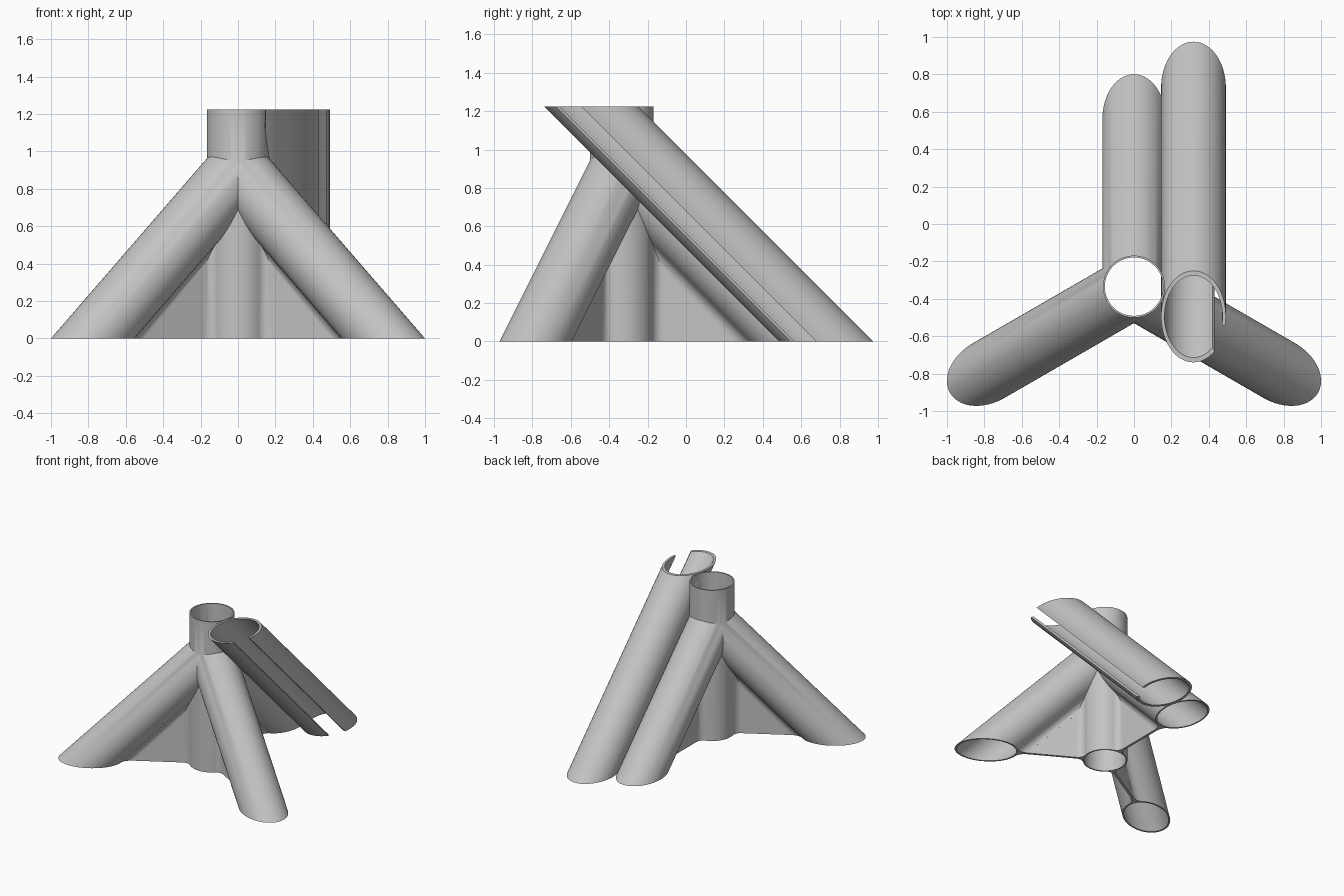
import bpy, bmesh
from math import sin, cos, asin, sqrt, pi, radians
from mathutils import Vector

cube = bpy.data.objects.get("Cube")
if cube:
    bpy.data.objects.remove(cube, do_unlink=True)

HEIGHT = 1.225                # overall height
COLUMN_R, LEG_R = 0.166, 0.169
COLUMN_BORE, LEG_BORE = 0.156, 0.158
REACH = 0.897                 # leg axis meets ground this far out, and column this high
FILLET, HALF_WEB = 0.06, 0.01
HUB = Vector((0, -0.335, 0))
X, Y, UP = Vector((1, 0, 0)), Vector((0, 1, 0)), Vector((0, 0, 1))
LEG_ANGLES = [radians(a) for a in (90, 210, 330)]

grey = bpy.data.materials.new("plain_grey")
grey.use_nodes = True
color = (0.55, 0.55, 0.55, 1)
grey.diffuse_color = color
grey.node_tree.nodes["Principled BSDF"].inputs["Base Color"].default_value = color


def prism(name, outline, origin, u, v, w, start=0, end=0, start_z=None, end_z=None):
    """Extrude a 2D outline (in u, v) along w; either end may be cut level at a height."""
    bm = bmesh.new()
    rings = []
    for t, z in ((start, start_z), (end, end_z)):
        ring = []
        for a, b in outline:
            p = origin + u * a + v * b
            p = p + w * (t if z is None else (z - p.z) / w.z)
            if z is not None:
                p.z = z
            ring.append(bm.verts.new(p))
        rings.append(ring)
    n = len(outline)
    for i in range(n):
        j = (i + 1) % n
        bm.faces.new((rings[0][i], rings[0][j], rings[1][j], rings[1][i]))
    bm.faces.new(rings[0][::-1])
    bm.faces.new(rings[1])
    bmesh.ops.recalc_face_normals(bm, faces=bm.faces)
    mesh = bpy.data.meshes.new(name)
    bm.to_mesh(mesh)
    bm.free()
    mesh.materials.append(grey)
    obj = bpy.data.objects.new(name, mesh)
    bpy.context.collection.objects.link(obj)
    return obj


def arc(r, a0, a1, steps, cx=0, cy=0):
    return [(cx + r * cos(a0 + (a1 - a0) * i / steps),
             cy + r * sin(a0 + (a1 - a0) * i / steps)) for i in range(steps + 1)]


def circle(r, steps=72):
    return arc(r, 0, 2 * pi, steps)[:-1]


def filleted(r, angles):
    """Circle that flares smoothly into a thin web at each given angle."""
    side = FILLET + HALF_WEB
    out = sqrt((r + FILLET) ** 2 - side ** 2)
    spread = asin(side / (r + FILLET))
    points = []
    for a, following in zip(angles, angles[1:] + [angles[0] + 2 * pi]):
        cx, cy = out * cos(a), out * sin(a)
        dx, dy = -side * sin(a), side * cos(a)
        points += arc(FILLET, a + pi - spread, a + pi / 2, 8, cx - dx, cy - dy)
        points += arc(FILLET, a - pi / 2, a + spread - pi, 8, cx + dx, cy + dy)
        points += arc(r, a + spread, following - spread, 48)[1:-1]
    return points


def combine(target, other, operation):
    mod = target.modifiers.new("join", 'BOOLEAN')
    mod.operation, mod.solver, mod.object = operation, 'MANIFOLD', other
    bpy.context.view_layer.update()
    graph = bpy.context.evaluated_depsgraph_get()
    result = bpy.data.meshes.new_from_object(target.evaluated_get(graph))
    target.modifiers.clear()
    target.data = result
    bpy.data.objects.remove(other, do_unlink=True)


# Column: plain tube above, flared into the webs below
stand = prism("tripod_stand", circle(COLUMN_R), HUB, X, Y, UP, 0.75, HEIGHT)
flare = prism("flare", filleted(COLUMN_R, LEG_ANGLES), HUB, X, Y, UP, 0, 0.85)
combine(stand, flare, 'UNION')

# Legs and the thin webs below them
bores = []
for angle in LEG_ANGLES:
    out = Vector((cos(angle), sin(angle), 0))
    across = UP.cross(out)
    along = (out - UP).normalized()
    normal = (out + UP).normalized()
    frame = (HUB + UP * REACH, across, normal, along)
    combine(stand, prism("leg", filleted(LEG_R, [-pi / 2]), *frame, start=0.03, end_z=0), 'UNION')
    web = [(0, 0), (REACH, 0), (0, REACH)]
    half = HALF_WEB - 0.0005
    combine(stand, prism("web", web, HUB, out, UP, across, -half, half), 'UNION')
    bores.append(frame)

# Hollow out column and legs
combine(stand, prism("column_bore", circle(COLUMN_BORE), HUB, X, Y, UP, -0.5, 2), 'DIFFERENCE')
for frame in bores:
    combine(stand, prism("leg_bore", circle(LEG_BORE), *frame, start=0.04, end=2), 'DIFFERENCE')

# Slanted holder tube, slotted along its outer side
HOLD_R, HOLD_BORE = 0.173, 0.155
frame = (Vector((0.318, 0.73, 0)), X, (UP + Y).normalized(), (UP - Y).normalized())
a0, a1 = radians(-12), radians(311)
section = arc(HOLD_R, a0, a1, 64) + arc(HOLD_BORE, a1, a0, 64)
holder = prism("slotted_holder", section, *frame, start_z=0, end_z=HEIGHT)
combine(stand, prism("holder_bore", circle(HOLD_BORE), *frame, start=-0.5, end=2.3), 'DIFFERENCE')

for obj in (stand, holder):
    bpy.ops.object.select_all(action='DESELECT')
    obj.select_set(True)
    bpy.context.view_layer.objects.active = obj
    bpy.ops.object.shade_smooth_by_angle(angle=radians(30))
